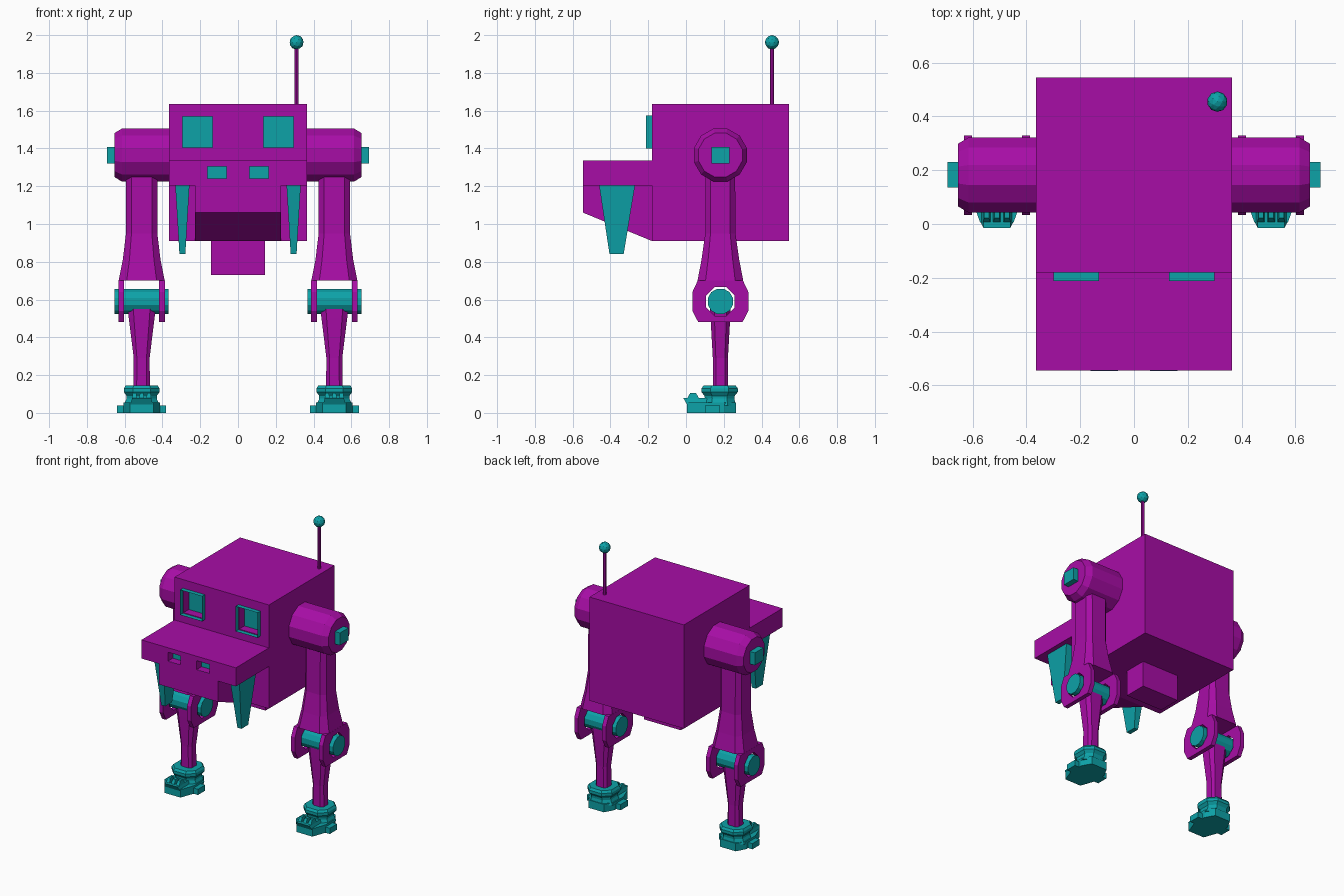
import bpy, bmesh, math

if "Cube" in bpy.data.objects:
    bpy.data.objects.remove(bpy.data.objects["Cube"])


def material(name, rgb):
    m = bpy.data.materials.new(name)
    m.diffuse_color = (*rgb, 1)
    m.use_nodes = True
    m.node_tree.nodes["Principled BSDF"].inputs["Base Color"].default_value = m.diffuse_color
    return m


PURPLE = material("purple", (0.39, 0.004, 0.38))
TEAL = material("teal", (0.004, 0.36, 0.39))


def finish(bm, name, mat, mirror=False):
    bmesh.ops.recalc_face_normals(bm, faces=bm.faces[:])
    me = bpy.data.meshes.new(name)
    bm.to_mesh(me)
    bm.free()
    me.materials.append(mat)
    ob = bpy.data.objects.new(name, me)
    bpy.context.collection.objects.link(ob)
    if mirror:
        ob.modifiers.new("mirror", 'MIRROR').use_mirror_merge = False
    return ob


def add_loft(bm, rings, closed=False):
    """Skin a list of point rings; cap the ends, or join last to first."""
    vs = [[bm.verts.new(p) for p in r] for r in rings]
    n = len(vs[0])
    pairs = list(zip(vs, vs[1:])) + ([(vs[-1], vs[0])] if closed else [])
    for a, b in pairs:
        for i in range(n):
            bm.faces.new((a[i], a[(i + 1) % n], b[(i + 1) % n], b[i]))
    if not closed:
        bm.faces.new(vs[0])
        bm.faces.new(vs[-1])


def loft(name, rings, mat, mirror=False, closed=False):
    bm = bmesh.new()
    add_loft(bm, rings, closed)
    return finish(bm, name, mat, mirror)


def rect(x0, x1, y0, y1, z):
    return [(x0, y0, z), (x1, y0, z), (x1, y1, z), (x0, y1, z)]


def box(name, x0, x1, y0, y1, z0, z1, mat, mirror=False):
    return loft(name, [rect(x0, x1, y0, y1, z) for z in (z0, z1)], mat, mirror)


def octagon(cx, cy, z, hx, hy, k=0.6):
    """Rectangle with chamfered corners."""
    pts = [(1, -k), (1, k), (k, 1), (-k, 1), (-1, k), (-1, -k), (-k, -1), (k, -1)]
    return [(cx + hx * a, cy + hy * b, z) for a, b in pts]


def circle_x(x, cy, cz, r, n):
    step = 2 * math.pi / n
    return [(x, cy + r * math.cos(step * (i + .5)), cz + r * math.sin(step * (i + .5)))
            for i in range(n)]


def recess(name, x0, x1, y0, y1, z0, z1, rim, depth):
    """Box with a framed pocket in its front face."""
    bm = bmesh.new()
    add_loft(bm, [rect(x0, x1, y0, y1, z) for z in (z0, z1)])
    front = min(bm.faces, key=lambda f: f.calc_center_median().y)
    bmesh.ops.inset_region(bm, faces=[front], thickness=rim)
    front.normal_update()
    new = bmesh.ops.extrude_face_region(bm, geom=[front])["geom"]
    bmesh.ops.delete(bm, geom=[front], context='FACES_ONLY') if front.is_valid else None
    bmesh.ops.translate(bm, verts=[v for v in new if isinstance(v, bmesh.types.BMVert)],
                        vec=(0, depth, 0))
    return finish(bm, name, TEAL, True)


# Head body, snout slab and sloped jaw
body = box("body", -.365, .365, -.18, .545, .91, 1.635, PURPLE)
snout = box("snout", -.365, .365, -.545, -.18, 1.205, 1.335, PURPLE)
jaw = [(-.545, 1.205), (-.545, 1.06), (-.18, .91), (-.18, 1.205)]
loft("jaw", [[(x, y, z) for y, z in jaw] for x in (-.228, .228)], PURPLE)
box("belly_block", -.142, .142, .1, .26, .73, .91, PURPLE)

# Eye and nostril pockets
recess("eyes", .13, .30, -.212, -.11, 1.4, 1.575, .025, .09)
recess("nostrils", .06, .162, -.546, -.485, 1.24, 1.305, .003, .055)
eye_cut = box("eye_cutter", .135, .295, -.3, -.115, 1.405, 1.57, TEAL, True)
nose_cut = box("nostril_cutter", .0615, .1605, -.6, -.488, 1.2415, 1.3035, TEAL, True)
for target, cutter in ((body, eye_cut), (snout, nose_cut)):
    mod = target.modifiers.new("pocket", 'BOOLEAN')
    mod.operation = 'DIFFERENCE'
    mod.solver = 'EXACT'
    mod.object = cutter
    cutter.hide_render = True
    cutter.display_type = 'WIRE'

# Tusks
loft("tusks", [rect(.257, .332, -.46, -.27, 1.205),
               rect(.279, .31, -.405, -.33, .84)], TEAL, True)

# Antenna
rod = [[(.31 + .011 * math.cos(a * math.pi / 4), .455 + .011 * math.sin(a * math.pi / 4), z)
        for a in range(8)] for z in (1.635, 1.95)]
loft("antenna_rod", rod, PURPLE)
bm = bmesh.new()
bmesh.ops.create_icosphere(bm, subdivisions=2, radius=.038)
bmesh.ops.translate(bm, verts=bm.verts[:], vec=(.31, .455, 1.962))
finish(bm, "antenna_ball", TEAL)

# Hips
LX, LY = .51, .182
loft("hips", [circle_x(x, LY, 1.365, r, 12) for x, r in
              ((.36, .145), (.615, .145), (.655, .12))], PURPLE, True)
box("hip_hubs", .65, .694, .135, .23, 1.32, 1.407, TEAL, True)

# Upper legs
upper = [(1.3, .083, .078), (.95, .083, .08), (.81, .1, .1), (.70, .122, .121)]
loft("upper_legs", [octagon(LX, LY, z, hx, hy, .65) for z, hx, hy in upper], PURPLE, True)

# Knee fork plates with an eight sided hole
outer = [(.148, .05), (.12, .11), (-.12, .11), (-.148, .05),
         (-.148, -.05), (-.117, -.11), (.117, -.11), (.148, -.05)]
KZ = .59
inner = [(.082 * math.cos(a), .082 * math.sin(a))
         for a in (math.pi / 8 + i * math.pi / 4 for i in range(8))]
bm = bmesh.new()
for x0, x1 in ((LX - .123, LX - .093), (LX + .093, LX + .123)):
    add_loft(bm, [[(x, LY + a, KZ + b) for a, b in ring] for x, ring in
                  ((x0, outer), (x1, outer), (x1, inner), (x0, inner))], closed=True)
finish(bm, "knee_forks", PURPLE, True)
loft("knee_pins", [circle_x(x, LY, KZ, .069, 12) for x in (.368, .655)], TEAL, True)

# Lower legs
lower = [(.56, .075, .055), (.5, .068, .052), (.29, .042, .04), (.12, .044, .04)]
loft("lower_legs", [octagon(LX, LY, z, hx, hy) for z, hx, hy in lower], PURPLE, True)

# Ankle collars
ankle = [(.04, .096, .085), (.075, .08, .078), (.09, .08, .08),
         (.11, .094, .096), (.13, .094, .096), (.145, .085, .085)]
loft("ankles", [octagon(LX, .178, z, hx, hy, .5) for z, hx, hy in ankle], TEAL, True)

# Feet: sole, toe lip, side pads and knuckles
half = [(.06, .265), (.096, .2), (.096, .1), (.062, .005)]
sole = [(LX + x, y) for x, y in half] + [(LX - x, y) for x, y in reversed(half)]
loft("feet", [[(x, y, z) for x, y in sole] for z in (0, .055)], TEAL, True)
loft("toe_lips", [rect(LX - .06, LX + .06, .005, .12, .045),
                  rect(LX - .05, LX + .05, -.014, .12, .078)], TEAL, True)
box("foot_pads", LX - .13, LX + .13, .1, .18, 0, .04, TEAL, True)
bm = bmesh.new()
for dx in (-.038, 0, .038):
    c = LX + dx
    add_loft(bm, [rect(c - .014, c + .014, .005, .07, .075),
                  rect(c - .009, c + .009, .022, .053, .105)])
finish(bm, "toe_knuckles", TEAL, True)
